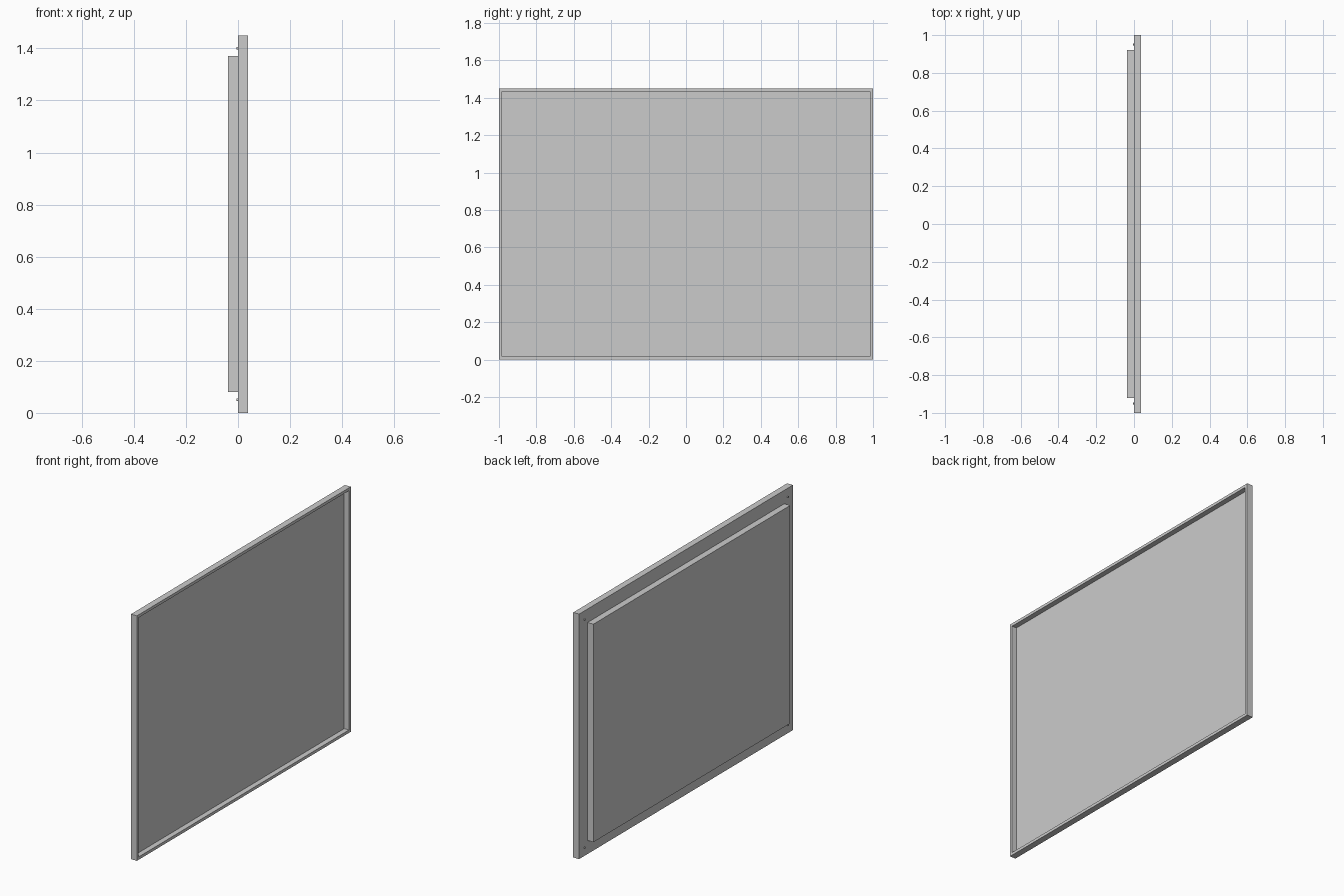
import bpy
import math
from mathutils import Vector

cube = bpy.data.objects.get("Cube")
if cube:
    bpy.data.objects.remove(cube, do_unlink=True)

HEIGHT = 1.45
DEPTH = 0.038    # frame and rear housing are equally deep
RIM = 0.017
SHEET = 0.007    # thin panel at the bottom of the recess

grey = bpy.data.materials.new("plain_grey")
grey.use_nodes = True
grey.diffuse_color = (0.6, 0.6, 0.6, 1)
grey.node_tree.nodes["Principled BSDF"].inputs["Base Color"].default_value = grey.diffuse_color


def box(name, low, high):
    low, high = Vector(low), Vector(high)
    bpy.ops.mesh.primitive_cube_add(size=1, location=(low + high) / 2)
    obj = bpy.context.object
    obj.name = name
    obj.scale = high - low
    bpy.ops.object.transform_apply(location=False, rotation=False, scale=True)
    obj.data.materials.append(grey)
    return obj


# Front shell: a slab with a shallow recess inside a narrow rim
shell = box("front_frame", (0, -1, 0), (DEPTH, 1, HEIGHT))
cutter = box("recess_cutter", (SHEET, RIM - 1, RIM), (DEPTH * 2, 1 - RIM, HEIGHT - RIM))
cutter.hide_render = True
cutter.hide_viewport = True
recess = shell.modifiers.new("recess", 'BOOLEAN')
recess.operation = 'DIFFERENCE'
recess.solver = 'EXACT'
recess.object = cutter

# Rear housing
box("rear_housing", (-DEPTH, -0.92, 0.08), (0, 0.92, HEIGHT - 0.08))

# Small screws in the four back corners
for y in (-0.95, 0.95):
    for z in (0.05, HEIGHT - 0.05):
        bpy.ops.mesh.primitive_cylinder_add(
            vertices=16, radius=0.005, depth=0.008,
            location=(-0.001, y, z), rotation=(0, math.pi / 2, 0))
        screw = bpy.context.object
        screw.name = "corner_screw"
        screw.data.materials.append(grey)
        bpy.ops.object.shade_smooth_by_angle()
